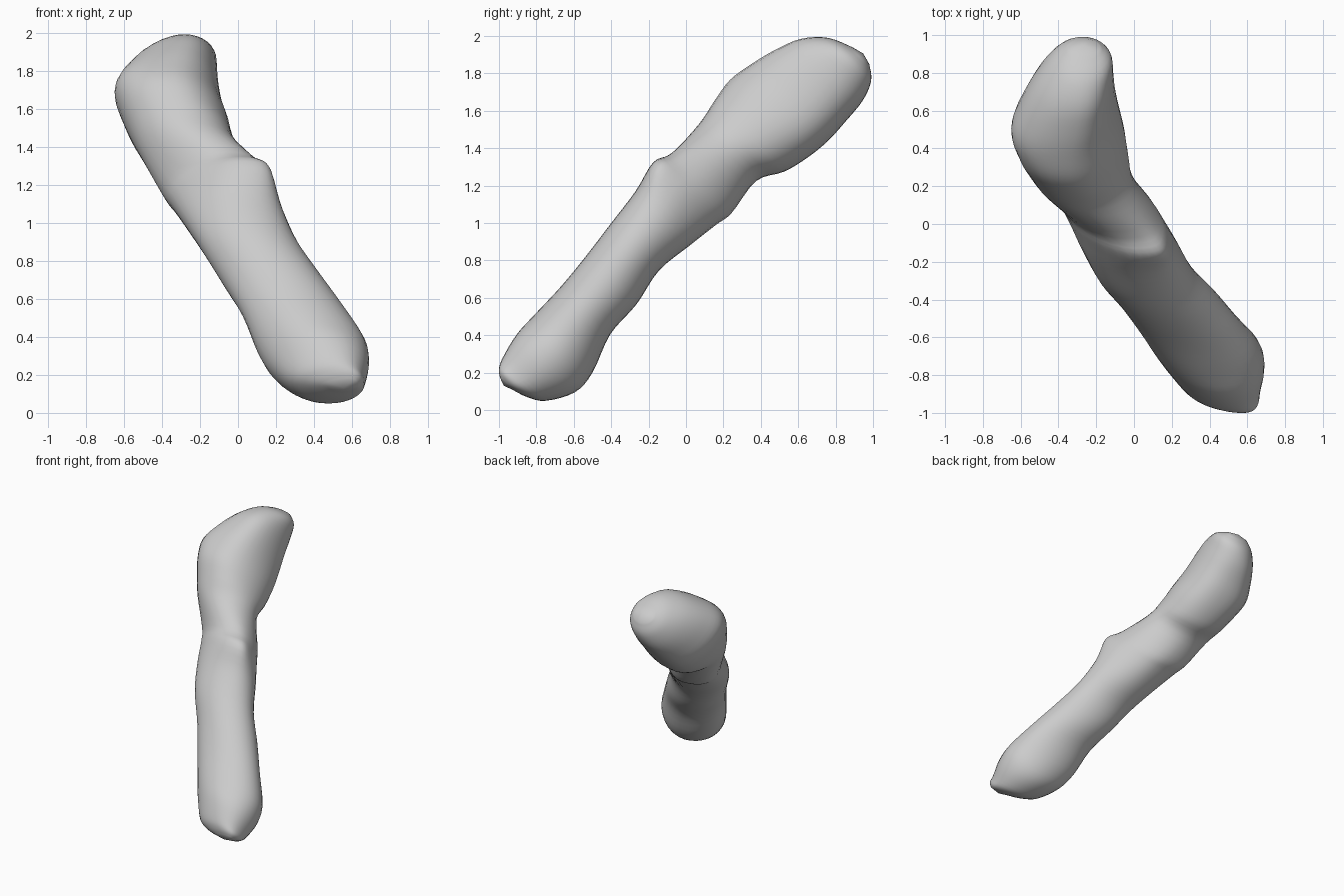
import bpy
import bmesh
import math
from mathutils import Vector

SIDES = 32   # points around each cross-section
STEPS = 4    # interpolated rings between two sections

# Cross-sections along the slanted stick. Each row holds the position along
# the stick, the left and right limits, the under and upper limits, the
# sideways shift of the crest and the tilt of the flanks.
SECTIONS = [
    (-.82, .47, .63, 1.04, 1.17, .03, 0),
    (-.78, .37, .66, .92, 1.22, .05, 0),
    (-.7, .27, .67, .8, 1.26, .05, 0),
    (-.5, .17, .69, .69, 1.31, .03, .02),
    (-.3, .1, .67, .7, 1.32, 0, .02),
    (0, .02, .56, .81, 1.33, 0, 0),
    (.3, -.08, .44, .83, 1.36, 0, 0),
    (.6, -.19, .32, .89, 1.4, 0, 0),
    (.9, -.28, .24, .86, 1.44, .04, .03),
    (1.15, -.35, .18, .83, 1.5, .12, .09),
    (1.3, -.4, .12, .81, 1.45, .08, .08),
    (1.6, -.51, 0, .85, 1.46, 0, .02),
    (1.8, -.57, -.03, .75, 1.5, 0, -.04),
    (2, -.62, -.05, .7, 1.53, 0, -.08),
    (2.2, -.65, -.08, .68, 1.5, .03, -.1),
    (2.4, -.6, -.1, .69, 1.45, .04, -.08),
    (2.6, -.52, -.11, .71, 1.37, .03, -.04),
    (2.75, -.43, -.12, .77, 1.23, 0, 0),
    (2.83, -.35, -.18, .87, 1.05, 0, 0),
]


def make_material(name, value):
    mat = bpy.data.materials.new(name)
    mat.use_nodes = True
    colour = (value, value, value, 1)
    mat.diffuse_color = colour
    mat.node_tree.nodes["Principled BSDF"].inputs["Base Color"].default_value = colour
    return mat


def blend(before, start, end, after, f):
    """Smooth curve through the values start and end."""
    slope_a, slope_b = (end - before) / 2, (after - start) / 2
    rise = end - start
    return (start + slope_a * f + (3 * rise - 2 * slope_a - slope_b) * f ** 2
            + (slope_a + slope_b - 2 * rise) * f ** 3)


def smooth_sections(rows):
    result = []
    last = len(rows) - 1
    for i in range(last):
        near = [rows[max(i - 1, 0)], rows[i], rows[i + 1], rows[min(i + 2, last)]]
        for step in range(STEPS):
            result.append([blend(*column, step / STEPS) for column in zip(*near)])
    result.append(rows[last])
    return result


def place(along, across, x):
    """Turn slanted coordinates into model space."""
    return Vector((x, (along - across) / 2, (along + across) / 2))


def ring_points(along, left, right, under, upper, crest, tilt):
    mid_x, mid_n = (left + right) / 2, (under + upper) / 2
    half_x, half_n = (right - left) / 2, (upper - under) / 2
    points = []
    for k in range(SIDES):
        angle = math.tau * k / SIDES
        c, s = math.cos(angle), math.sin(angle)
        x = mid_x + half_x * c + crest * max(s, 0) ** 2
        x = min(max(x, left), right)
        points.append(place(along, mid_n + half_n * s + tilt * c * abs(c), x))
    return points


def build_stick():
    bm = bmesh.new()
    rings = [[bm.verts.new(p) for p in ring_points(*row)]
             for row in smooth_sections(SECTIONS)]
    # skin the neighbouring rings
    for low, high in zip(rings, rings[1:]):
        for k in range(SIDES):
            j = (k + 1) % SIDES
            bm.faces.new((low[k], low[j], high[j], high[k]))
    # rounded tips
    for ring, push in ((rings[0], -.012), (rings[-1], .012)):
        centre = sum((v.co for v in ring), Vector()) / SIDES
        tip = bm.verts.new(centre + Vector((0, push, push)))
        for k in range(SIDES):
            bm.faces.new((ring[k], ring[(k + 1) % SIDES], tip))
    bmesh.ops.recalc_face_normals(bm, faces=bm.faces[:])
    mesh = bpy.data.meshes.new("lumpy_stick")
    bm.to_mesh(mesh)
    bm.free()
    mesh.shade_smooth()
    stick = bpy.data.objects.new("lumpy_stick", mesh)
    bpy.context.collection.objects.link(stick)
    return stick


default_cube = bpy.data.objects.get("Cube")
if default_cube:
    bpy.data.objects.remove(default_cube)

stick = build_stick()
stick.data.materials.append(make_material("plain grey", .6))
